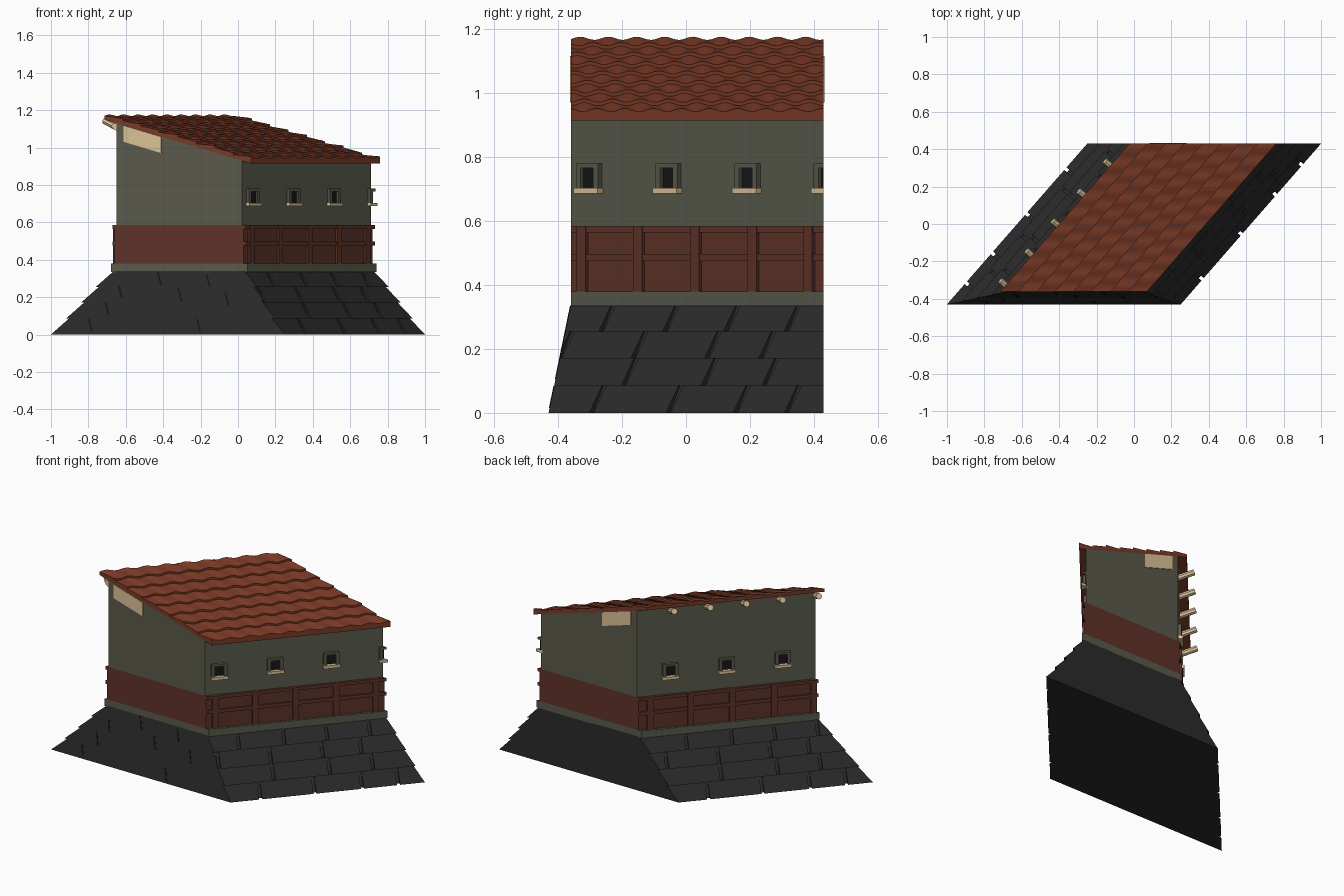
import bpy, bmesh, math
from mathutils import Vector, Matrix

cube = bpy.data.objects.get("Cube")
if cube:
    bpy.data.objects.remove(cube)

K = 0.873                       # plan shear: x = u + K * y
FRONT, BACK = -0.36, 0.43
T = Vector((K, 1, 0)).normalized()      # along the long walls
N = Vector((T.y, -T.x, 0))              # outward from the right wall


def material(name, rgb):
    m = bpy.data.materials.new(name)
    m.use_nodes = True
    m.diffuse_color = (*rgb, 1)
    bsdf = m.node_tree.nodes["Principled BSDF"]
    bsdf.inputs["Base Color"].default_value = (*rgb, 1)
    bsdf.inputs["Roughness"].default_value = 0.9
    return m


STONE = material("dark stone", (0.023, 0.023, 0.023))
PLASTER = material("grey green plaster", (0.1, 0.102, 0.07))
RED = material("red brown timber", (0.112, 0.032, 0.021))
TILE = material("terracotta", (0.195, 0.042, 0.02))
WOOD = material("pale wood", (0.72, 0.54, 0.31))
DARK = material("black opening", (0.008, 0.008, 0.01))


def at(u, y, z):
    return Vector((u + K * y, y, z))


def clip(bm, co, no):
    bmesh.ops.bisect_plane(bm, geom=bm.verts[:] + bm.edges[:] + bm.faces[:],
                           plane_co=co, plane_no=no, clear_outer=True)
    rim = [e for e in bm.edges if e.is_boundary]
    if rim:
        bmesh.ops.holes_fill(bm, edges=rim)


def finish(name, bm, mat, ends=False):
    if ends:
        clip(bm, (0, BACK, 0), (0, 1, 0))
        clip(bm, (0, FRONT, 0), (0, -1, 0))
    bmesh.ops.recalc_face_normals(bm, faces=bm.faces[:])
    me = bpy.data.meshes.new(name)
    bm.to_mesh(me)
    bm.free()
    me.materials.append(mat)
    ob = bpy.data.objects.new(name, me)
    bpy.context.collection.objects.link(ob)
    return ob


def loft(bm, rings):
    """Closed solid through a list of equal rings."""
    vs = [[bm.verts.new(p) for p in r] for r in rings]
    n = len(vs[0])
    for a, b in zip(vs, vs[1:]):
        for i in range(n):
            j = (i + 1) % n
            bm.faces.new((a[i], a[j], b[j], b[i]))
    bm.faces.new(vs[0])
    bm.faces.new(vs[-1][::-1])


def prism(name, profile, mat, y0=FRONT, y1=BACK):
    bm = bmesh.new()
    loft(bm, [[at(u, y, z) for u, z in profile] for y in (y0, y1)])
    return finish(name, bm, mat)


def band(name, u0, u1, z0, z1, mat):
    return prism(name, [(u0, z0), (u1, z0), (u1, z1), (u0, z1)], mat)


def wall_box(bm, side, u, y, t0, t1, z0, z1, depth):
    """Box on a long wall, t along the wall, depth outward."""
    o, n = at(side * u, y, 0), N * side
    loft(bm, [[o + T * t + n * d + Vector((0, 0, z))
               for t, z in ((t0, z0), (t1, z0), (t1, z1), (t0, z1))]
              for d in (-0.01, depth)])


def roof_z(u):
    return 1.15 - 0.3 * (u + 0.4)


# Sloped base core
H, FOOT, TOP = 0.34, 0.625, 0.365
SLOPE = (FOOT - TOP) / H
bm = bmesh.new()
loft(bm, [[at(-w, y, z), at(w, y, z), at(w, BACK, z), at(-w, BACK, z)]
          for w, y, z in ((FOOT - 0.025, -0.43, 0), (TOP - 0.025, FRONT, H))])
finish("base_core", bm, STONE)

# Stone courses on both long slopes
JOINTS = [(-0.28, -0.04, 0.17, 0.33), (-0.18, 0.07, 0.26),
          (-0.38, -0.15, 0.08, 0.25), (-0.25, -0.05, 0.14, 0.33)]
LEAN = SLOPE * T.y * T.x
for side, label in ((1, "right"), (-1, "left")):
    bm = bmesh.new()
    for c, joints in enumerate(JOINTS):
        z0, z1 = c * H / 4, (c + 1) * H / 4
        cuts = [-0.7, *[j - LEAN * (z0 + z1) / 2 for j in joints], 0.7]
        for a, b in zip(cuts, cuts[1:]):
            rings = []
            for z, d in ((z0, 0), (z1, -0.012)):
                pts = [at(side * (FOOT - SLOPE * z), 0, z) for _ in range(4)]
                ring = []
                for y, dd in ((a + 0.007, d), (b - 0.007, d),
                              (b - 0.007, -0.05), (a + 0.007, -0.05)):
                    yy = side * (y + LEAN * z)
                    ring.append(at(side * (FOOT - SLOPE * z), yy, z) + N * side * dd)
                rings.append(ring)
            loft(bm, rings)
    clip(bm, (0, -0.43, 0), (0, -H, 0.07))
    clip(bm, (0, BACK, 0), (0, 1, 0))
    finish(label + "_stone_courses", bm, STONE)

# Short joints on the front slope
bm = bmesh.new()
for x, z in ((-0.42, 0.3), (-0.31, 0.21), (-0.21, 0.05), (-0.16, 0.29), (-0.06, 0.19),
             (-0.63, 0.23), (-0.7, 0.14), (-0.79, 0.05)):
    rings = []
    for off in (-0.002, 0.01):
        rings.append([Vector((x + dx - 0.25 * dz, -0.43 + 0.206 * (z + dz) + off, z + dz))
                      for dx, dz in ((-0.005, -0.035), (0.005, -0.035),
                                     (0.005, 0.035), (-0.005, 0.035))])
    loft(bm, rings)
finish("front_stone_joints", bm, DARK)

# Walls in three bands
band("plinth", -TOP, TOP, H - 0.005, 0.38, PLASTER)
band("lower_wall", -0.345, 0.345, 0.38, 0.585, RED)
W = 0.335
prism("upper_wall", [(-W, 0.585), (W, 0.585), (W, roof_z(W)), (-W, roof_z(-W))], PLASTER)

# Timber framing of the lower wall
POSTS = {1: (-0.32, -0.143, 0.035, 0.215, 0.39), -1: (0.38, 0.2, 0.015, -0.17, -0.345)}
for side, label in ((1, "right"), (-1, "left")):
    bm = bmesh.new()
    for y in POSTS[side]:
        wall_box(bm, side, 0.345, y, -0.018, 0.018, 0.38, 0.585, 0.013)
    for z0, z1 in ((0.475, 0.497), (0.565, 0.585)):
        wall_box(bm, side, 0.345, 0, -0.8, 0.8, z0, z1, 0.009)
    finish(label + "_timber_frame", bm, RED, ends=True)

# Windows: frame, dark pane and sill
WINDOWS = {1: (-0.298, -0.05, 0.198, 0.446), -1: (0.284, 0.035, -0.214)}
for side, label in ((1, "right"), (-1, "left")):
    frames, panes, sills = bmesh.new(), bmesh.new(), bmesh.new()
    for y in WINDOWS[side]:
        for t0, t1, z0, z1 in ((-0.046, -0.026, 0.69, 0.78), (0.026, 0.046, 0.69, 0.78),
                               (-0.026, 0.026, 0.766, 0.78)):
            wall_box(frames, side, W, y, t0, t1, z0, z1, 0.018)
        wall_box(panes, side, W, y, -0.026, 0.026, 0.69, 0.766, 0.004)
        wall_box(sills, side, W, y, -0.05, 0.05, 0.686, 0.704, 0.026)
    finish(label + "_window_frames", frames, PLASTER, ends=True)
    finish(label + "_window_panes", panes, DARK, ends=True)
    finish(label + "_window_sills", sills, WOOD, ends=True)

# Cut beam ends showing on both end walls
ends = [(u, roof_z(u) - d) for u, d in ((-0.295, 0.088), (-0.095, 0.088),
                                        (-0.095, 0.002), (-0.295, 0.002))]
prism("wall_beam", ends, WOOD, FRONT - 0.003, BACK + 0.003)

# Round rafters under the high eave
bm = bmesh.new()
for i in range(5):
    foot = at(-W, -0.36 + 0.16 * i, roof_z(-W) - 0.022)
    axis = (-N + Vector((0, 0, 0.3 / T.y * T.y * T.y + 0.17))).normalized()
    rot = axis.to_track_quat('Z', 'Y').to_matrix().to_4x4()
    bmesh.ops.create_cone(bm, cap_ends=True, segments=8, radius1=0.018, radius2=0.018,
                          depth=0.13, matrix=Matrix.Translation(foot + axis * 0.027) @ rot)
finish("rafters", bm, WOOD, ends=True)

# Roof slab
L, R, THICK = -0.4, 0.385, 0.016
prism("roof_slab", [(L, roof_z(L)), (R, roof_z(R)), (R, roof_z(R) + THICK),
                    (L, roof_z(L) + THICK)], TILE)

# Overlapping rows of wavy tiles
ROWS, COLS, PITCH = 8, 72, 0.117
bm = bmesh.new()


def wave(u, y):
    return 0.005 * (1 + math.cos(math.tau * (T.x * u + y / T.y) / PITCH))


for r in range(ROWS):
    u0 = L + (R - L) * r / ROWS
    u1 = L + (R - L) * (r + 1) / ROWS
    b0, b1 = roof_z(u0) + THICK - 0.002, roof_z(u1) + THICK - 0.002
    rings = []
    for c in range(COLS + 1):
        y = FRONT + (BACK - FRONT) * c / COLS
        rings.append([at(u0, y, b0), at(u1, y, b1),
                      at(u1, y, b1 + 0.014 + wave(u1, y)),
                      at(u0, y, b0 + 0.003 + wave(u0, y))])
    loft(bm, rings)
finish("roof_tiles", bm, TILE)
